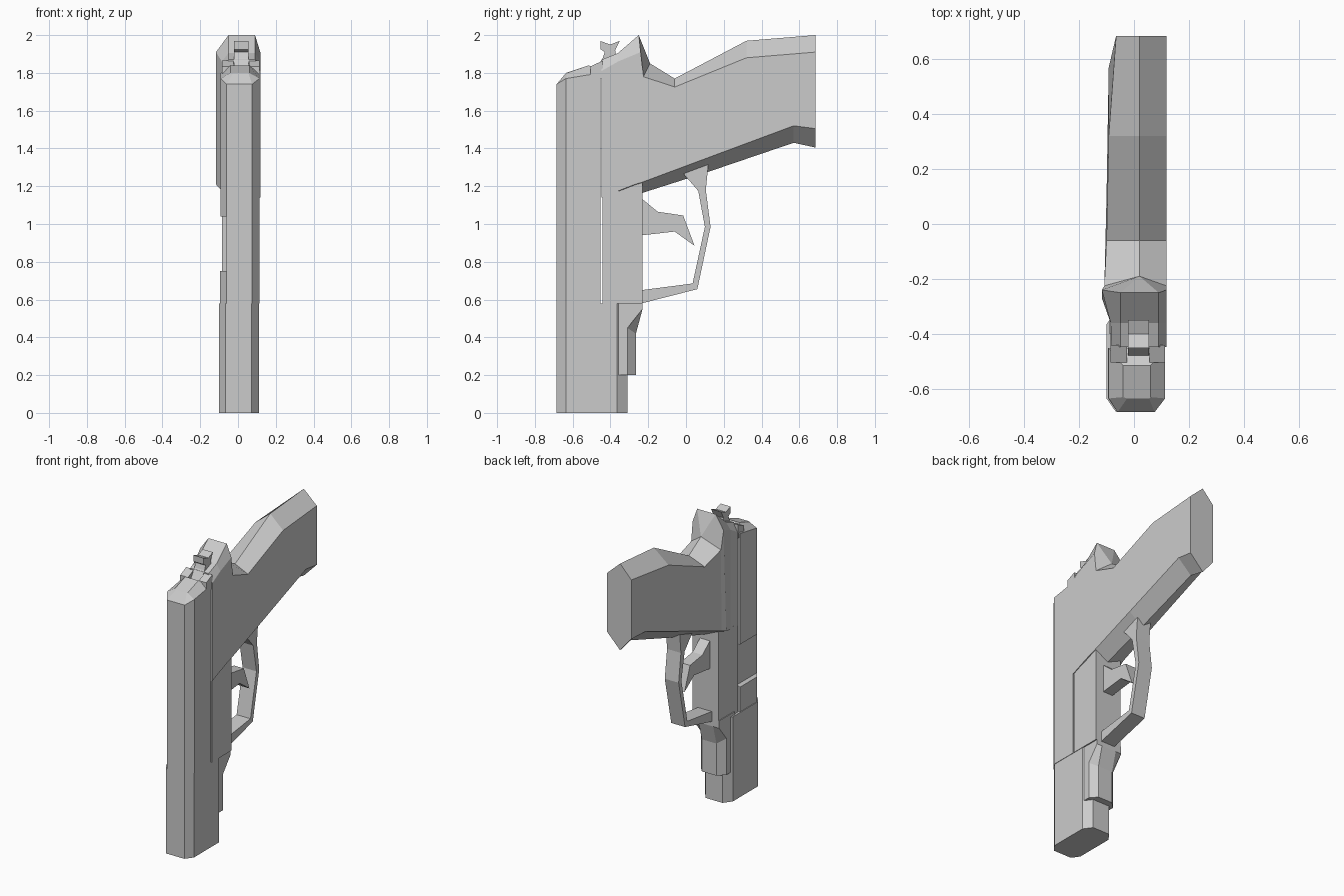
import bpy, bmesh


def loft(name, rings):
    """Skin a list of equal-length rings and cap both ends."""
    bm = bmesh.new()
    vs = [[bm.verts.new(p) for p in r] for r in rings]
    n = len(rings[0])
    for a, b in zip(vs, vs[1:]):
        for i in range(n):
            j = (i + 1) % n
            bm.faces.new((a[i], a[j], b[j], b[i]))
    bm.faces.new(vs[0])
    bm.faces.new(vs[-1])
    bmesh.ops.remove_doubles(bm, verts=bm.verts, dist=0.0005)
    bmesh.ops.recalc_face_normals(bm, faces=bm.faces)
    me = bpy.data.meshes.new(name)
    bm.to_mesh(me)
    bm.free()
    ob = bpy.data.objects.new(name, me)
    bpy.context.collection.objects.link(ob)
    return ob


def side_plate(name, profile, x0, x1):
    """Extrude a (y, z) outline across x."""
    return loft(name, [[(x, y, z) for y, z in profile] for x in (x0, x1)])


def column(name, outline, z0, z1):
    """Extrude an (x, y) outline up z."""
    return loft(name, [[(x, y, z) for x, y in outline] for z in (z0, z1)])


# Slide: chamfered front, wider lower section with a bevelled underside
def slide_outline(left):
    return [(-0.06, -0.685), (0.075, -0.685), (0.113, -0.635), (0.113, -0.452),
            (left, -0.452), (left, -0.635)]


lower = [(-0.065, -0.685), (0.072, -0.685), (0.11, -0.635), (0.11, -0.365),
         (0.07, -0.31), (-0.06, -0.31), (-0.1, -0.365), (-0.1, -0.635)]
column("slide_lower", lower, 0, 0.58)
column("slide_middle", slide_outline(-0.095), 0.58, 0.75)
column("ejection_port", slide_outline(-0.06), 0.75, 1.04)
column("slide_upper", slide_outline(-0.092), 1.04, 1.74)

# Slide rear cap, sloping up to the hammer
base = slide_outline(-0.092)
cap_z = [1.74, 1.74, 1.77, 1.80, 1.80, 1.77]
loft("slide_rear_cap", [
    [(x, y, 1.74) for x, y in base],
    [(x, y, z) for (x, y), z in zip(base, cap_z)],
    [(-0.025, -0.635, 1.80), (0.055, -0.635, 1.80), (0.06, -0.63, 1.80),
     (0.06, -0.515, 1.84), (-0.04, -0.515, 1.84), (-0.04, -0.63, 1.80)]])

# Frame beside the trigger, and the tapered rail in front of it
side_plate("frame", [(-0.443, 0.58), (-0.23, 0.58), (-0.23, 1.24), (-0.443, 1.17)],
           -0.085, 0.113)


def rail(side_y, back_y, z_side, z_back):
    return [(0.105, -0.40, z_side), (0.105, side_y, z_side), (0.065, back_y, z_back),
            (-0.045, back_y, z_back), (-0.09, side_y, z_side), (-0.09, -0.40, z_side)]


loft("front_rail", [rail(-0.31, -0.265, 0.2, 0.2), rail(-0.31, -0.265, 0.45, 0.42),
                    rail(-0.23, -0.23, 0.55, 0.55), rail(-0.23, -0.23, 0.60, 0.60)])


# Grip and rear frame: six-sided sections with a back ridge that widens at the tang
def grip_ring(side_top, ridge_top, side_bot, ridge_bot, left, rx=(0.02, 0.02)):
    return [(0.118, *side_top), (rx[1], *ridge_top), (rx[0], *ridge_top),
            (left, *side_top), (left, *side_bot), (0.02, *ridge_bot), (0.118, *side_bot)]


flat = (-0.05, 0.09)
loft("grip", [
    grip_ring((0.685, 1.91), (0.685, 2.0), (0.685, 1.505), (0.685, 1.405), -0.065),
    grip_ring((0.32, 1.88), (0.32, 1.97), (0.57, 1.52), (0.57, 1.43), -0.092),
    grip_ring((-0.06, 1.725), (-0.06, 1.77), (0.1, 1.345), (0.1, 1.27), -0.1),
    grip_ring((-0.225, 1.78), (-0.19, 1.85), (-0.23, 1.222), (-0.23, 1.165), -0.108),
    grip_ring((-0.24, 1.91), (-0.25, 2.0), (-0.27, 1.21), (-0.235, 1.165), -0.117, flat),
    grip_ring((-0.36, 1.86), (-0.36, 1.905), (-0.36, 1.175), (-0.36, 1.175), -0.085, flat),
    grip_ring((-0.447, 1.81), (-0.447, 1.87), (-0.447, 1.14), (-0.447, 1.14), -0.082, flat)])

# Frame lips overlapping the slide on each side of the hammer
for name, x0, x1 in (("left_lip", -0.085, -0.025), ("right_lip", 0.057, 0.113)):
    side_plate(name, [(-0.505, 1.77), (-0.44, 1.77), (-0.44, 1.865), (-0.505, 1.835)], x0, x1)

# Hammer
side_plate("hammer", [(-0.49, 1.80), (-0.36, 1.84), (-0.375, 1.92), (-0.35, 1.97),
                      (-0.40, 1.95), (-0.452, 1.968), (-0.452, 1.925), (-0.43, 1.91),
                      (-0.44, 1.88)], -0.022, 0.055)

# Trigger and its guard
side_plate("trigger", [(-0.235, 1.135), (-0.15, 1.065), (-0.015, 1.045), (0.045, 0.885),
                       (-0.06, 0.96), (-0.235, 0.94)], -0.02, 0.055)
side_plate("trigger_guard", [(-0.235, 0.58), (0.06, 0.655), (0.13, 0.985), (0.105, 1.18),
                             (0.12, 1.335), (-0.03, 1.285), (0.065, 1.175), (0.1, 0.985),
                             (0.035, 0.685), (-0.235, 0.65)], -0.035, 0.07)
